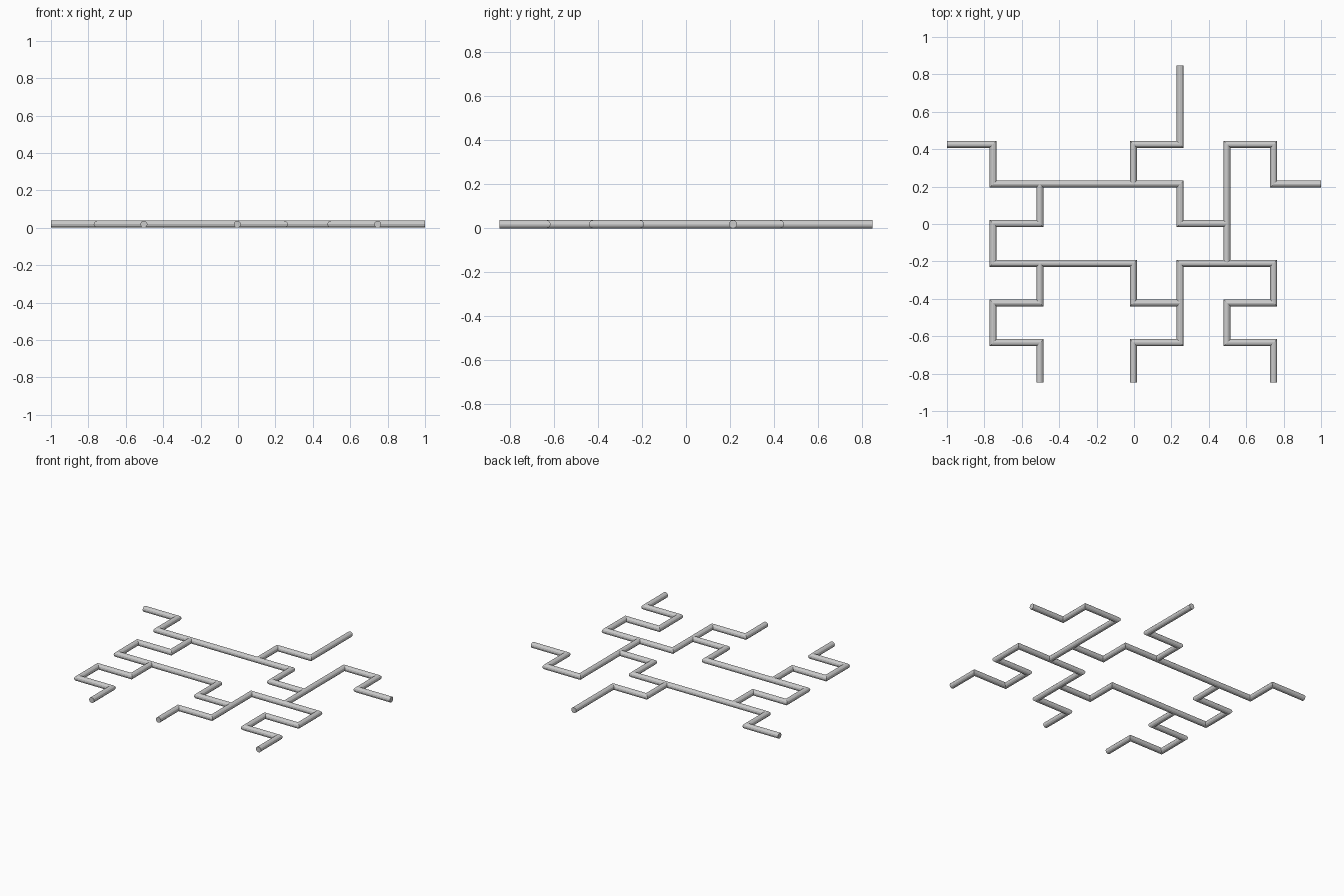
import bpy, bmesh, math
from mathutils import Vector

if "Cube" in bpy.data.objects:
    bpy.data.objects.remove(bpy.data.objects["Cube"])

R, SIDES = 0.0187, 12
DX, DY = 0.25, 0.212


def pipe(name, cells):
    """Mitred round tube along a flat path of grid cells."""
    pts = []
    for i, j in cells:
        x = i * DX if abs(i) == 4 else i * DX - 0.003
        y = j * DY + (0.002 if abs(j) < 4 else 0)
        pts.append(Vector((x, y, R)))
    bm = bmesh.new()
    rings = []
    for k, p in enumerate(pts):
        a = (p - pts[k - 1]).normalized() if k > 0 else None
        b = (pts[k + 1] - p).normalized() if k < len(pts) - 1 else None
        a, b = a or b, b or a
        na, nb = Vector((-a.y, a.x, 0)), Vector((-b.y, b.x, 0))
        m = (na + nb) / (1 + na.dot(nb))      # mitre offset
        ring = []
        for s in range(SIDES):
            t = 2 * math.pi * s / SIDES
            ring.append(bm.verts.new(p + m * R * math.cos(t)
                                     + Vector((0, 0, R * math.sin(t)))))
        rings.append(ring)
    for r0, r1 in zip(rings, rings[1:]):
        for s in range(SIDES):
            n = (s + 1) % SIDES
            bm.faces.new((r0[s], r0[n], r1[n], r1[s]))
    bm.faces.new(rings[0])
    bm.faces.new(rings[-1])
    bmesh.ops.recalc_face_normals(bm, faces=bm.faces)
    me = bpy.data.meshes.new(name)
    bm.to_mesh(me)
    bm.free()
    bpy.context.collection.objects.link(bpy.data.objects.new(name, me))


# Paths in grid steps (column, row)
pipe("upper_main_pipe", [(-4, 2), (-3, 2), (-3, 1), (1, 1), (1, 0), (2, 0)])
pipe("top_branch_pipe", [(0, 1), (0, 2), (1, 2), (1, 4)])
pipe("middle_pipe", [(-2, 1), (-2, 0), (-3, 0), (-3, -1), (0, -1), (0, -2), (1, -2)])
pipe("lower_left_pipe", [(-2, -1), (-2, -2), (-3, -2), (-3, -3), (-2, -3), (-2, -4)])
pipe("right_pipe", [(4, 1), (3, 1), (3, 2), (2, 2), (2, -1)])
pipe("lower_right_pipe", [(0, -4), (0, -3), (1, -3), (1, -1), (3, -1), (3, -2),
                          (2, -2), (2, -3), (3, -3), (3, -4)])
